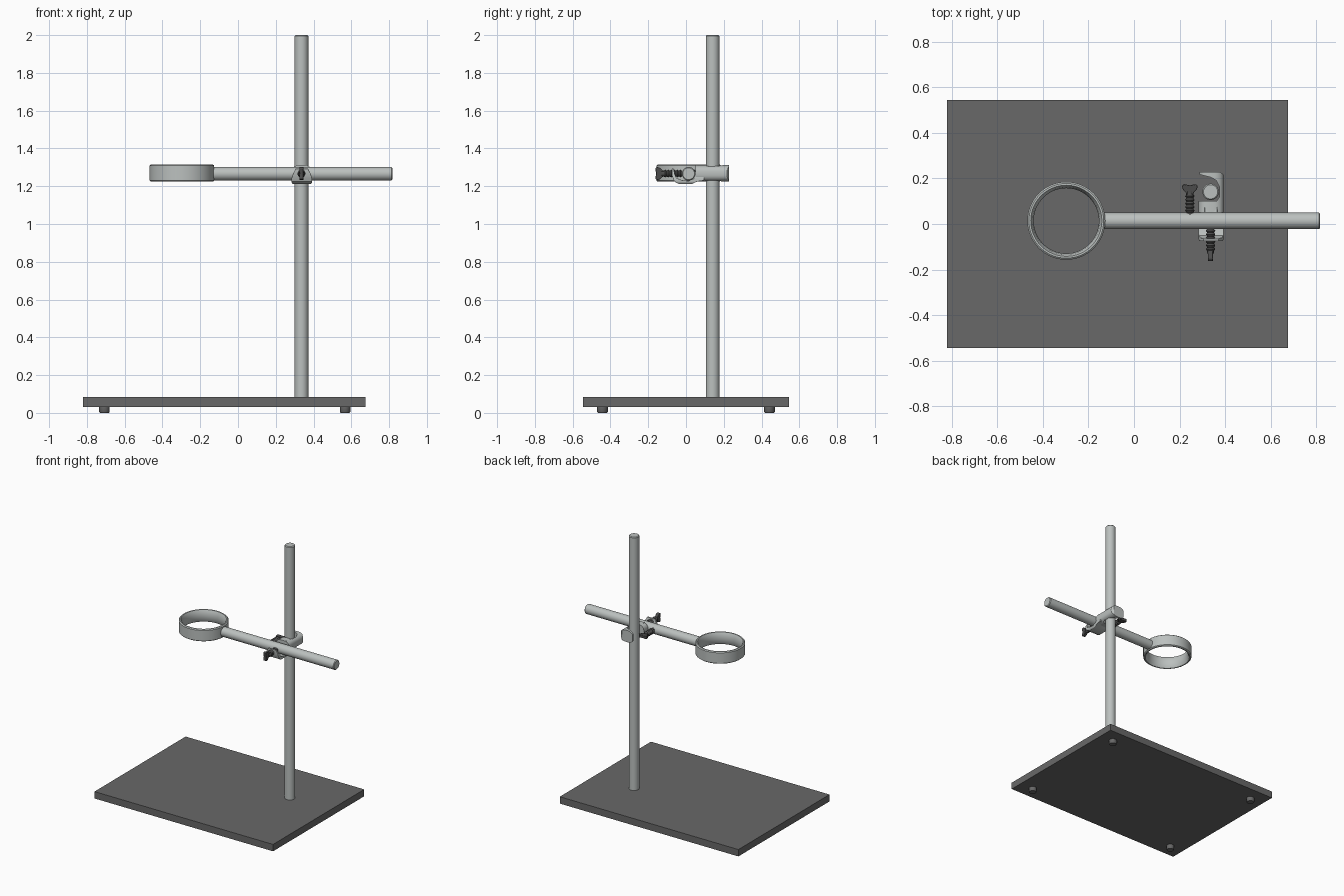
import bpy, bmesh, math
from mathutils import Matrix

if "Cube" in bpy.data.objects:
    bpy.data.objects.remove(bpy.data.objects["Cube"])


def material(name, rgb):
    m = bpy.data.materials.new(name)
    m.diffuse_color = (*rgb, 1)
    m.use_nodes = True
    m.node_tree.nodes["Principled BSDF"].inputs["Base Color"].default_value = m.diffuse_color
    return m


METAL = material("light steel", (0.50, 0.53, 0.52))
DARK = material("dark grey base", (0.14, 0.14, 0.14))
SCREW = material("blackened steel", (0.07, 0.07, 0.07))


def finish(bm, name, mat, smooth=True):
    bmesh.ops.recalc_face_normals(bm, faces=bm.faces)
    me = bpy.data.meshes.new(name)
    bm.to_mesh(me)
    bm.free()
    ob = bpy.data.objects.new(name, me)
    bpy.context.collection.objects.link(ob)
    me.materials.append(mat)
    if smooth:
        activate(ob)
        bpy.ops.object.shade_smooth_by_angle(angle=math.radians(40))
    return ob


def activate(ob):
    bpy.ops.object.select_all(action='DESELECT')
    ob.select_set(True)
    bpy.context.view_layer.objects.active = ob


def place(axis, a, b, h):
    return {'x': (h, a, b), 'y': (a, h, b), 'z': (a, b, h)}[axis]


def prism(name, pts, axis, lo, hi, mat, smooth=True):
    """Extrude a 2D outline along an axis."""
    bm = bmesh.new()
    rings = [[bm.verts.new(place(axis, a, b, h)) for a, b in pts] for h in (lo, hi)]
    n = len(pts)
    for r in rings:
        bm.faces.new(r)
    for i in range(n):
        j = (i + 1) % n
        bm.faces.new((rings[0][i], rings[0][j], rings[1][j], rings[1][i]))
    return finish(bm, name, mat, smooth)


def lathe(name, profile, axis, centre, mat, closed=False, seg=48):
    """Spin (radius, height) points round an axis through centre."""
    bm = bmesh.new()
    rows = []
    for r, h in profile:
        rows.append([bm.verts.new(place(axis, centre[0] + r * math.cos(2 * math.pi * k / seg),
                                        centre[1] + r * math.sin(2 * math.pi * k / seg), h))
                     for k in range(seg)])
    pairs = list(zip(rows, rows[1:])) + ([(rows[-1], rows[0])] if closed else [])
    for p, q in pairs:
        for k in range(seg):
            l = (k + 1) % seg
            bm.faces.new((p[k], p[l], q[l], q[k]))
    if not closed:
        bm.faces.new(rows[0])
        bm.faces.new(rows[-1])
    return finish(bm, name, mat)


def trim(ob, envelope):
    """Keep the part of ob inside the envelope, then soften its edges."""
    activate(ob)
    m = ob.modifiers.new("trim", 'BOOLEAN')
    m.operation, m.solver, m.object = 'INTERSECT', 'EXACT', envelope
    bpy.ops.object.modifier_apply(modifier="trim")
    bpy.data.objects.remove(envelope)
    b = ob.modifiers.new("soft edges", 'BEVEL')
    b.width, b.segments, b.limit_method = 0.004, 2, 'ANGLE'
    bpy.ops.object.shade_smooth_by_angle(angle=math.radians(40))


# Base plate and feet
prism("base_plate", [(-0.82, -0.545), (0.675, -0.545), (0.675, 0.545), (-0.82, 0.545)],
      'z', 0.032, 0.084, DARK, False)
for x in (-0.707, 0.567):
    for y in (-0.442, 0.442):
        lathe("foot", [(0.024, 0), (0.028, 0.005), (0.028, 0.034)], 'z', (x, y), DARK, seg=24)

# Upright rod
lathe("upright_rod", [(0.036, 0.08), (0.036, 1.995), (0.031, 2.0)], 'z', (0.336, 0.141), METAL)

# Horizontal arm and support ring
lathe("arm", [(0.036, -0.135), (0.036, 0.812), (0.031, 0.817)], 'x', (0.014, 1.266), METAL)
lathe("support_ring", [(0.164, 1.224), (0.171, 1.230), (0.171, 1.309), (0.164, 1.315),
                       (0.156, 1.315), (0.148, 1.300), (0.143, 1.270), (0.148, 1.239),
                       (0.156, 1.224)], 'z', (-0.297, 0.014), METAL, closed=True, seg=64)

# Clamp: hook round the upright, rounded when seen from the back
CX = 0.338
hook = prism("clamp_upright_hook", [
    (0.28, 0.05), (0.395, 0.05), (0.395, 0.215), (0.378, 0.228), (0.288, 0.228),
    (0.288, 0.217), (0.335, 0.205), (0.360, 0.192), (0.374, 0.165), (0.375, 0.12),
    (0.362, 0.1), (0.28, 0.1)], 'z', 1.2, 1.34, METAL)
oval = []
for k in range(40):
    c, s = math.cos(k * math.pi / 20), math.sin(k * math.pi / 20)
    oval.append((CX + 0.055 * math.copysign(abs(c) ** 0.75, c),
                 1.268 + 0.044 * math.copysign(abs(s) ** 0.75, s)))
trim(hook, prism("hook_envelope", oval, 'y', 0, 0.3, METAL))

# Clamp: open cradle under the arm, tapering upwards
cradle = prism("clamp_arm_cradle", [
    (0.05, 1.312), (0.052, 1.266), (0.040, 1.239), (0.014, 1.228), (-0.02, 1.232),
    (-0.05, 1.243), (-0.060, 1.265), (-0.065, 1.293), (-0.075, 1.293), (-0.074, 1.255),
    (-0.062, 1.225), (-0.035, 1.211), (0.03, 1.211), (0.06, 1.225), (0.095, 1.230),
    (0.095, 1.308)], 'x', 0.25, 0.43, METAL)
half = [(0.044, 1.205), (0.054, 1.220), (0.055, 1.240), (0.047, 1.266), (0.034, 1.290), (0.024, 1.32)]
trim(cradle, prism("cradle_envelope", [(CX + x, z) for x, z in half]
                   + [(CX - x, z) for x, z in reversed(half)], 'y', -0.2, 0.2, METAL))


def thumbscrew(label, x, inner, neck, d, axis):
    """Threaded shaft along y with a flat flared wing beyond the neck."""
    profile, steps = [], 6
    for i in range(steps):
        a = inner + (neck - inner) * i / steps
        b = inner + (neck - inner) * (i + 0.5) / steps
        profile += [(0.015, a), (0.021, b)]
    profile += [(0.015, neck), (0.015, neck + d * 0.012)]
    lathe(label + "_shaft", profile, 'y', (x, 1.267), SCREW, seg=24)
    side = [(0.014, -0.006), (0.018, 0.008), (0.030, 0.020), (0.035, 0.034), (0.028, 0.045)]
    mid = 1.267 if axis == 'x' else x
    out = [(mid + w, neck + d * t) for w, t in side] + [(mid, neck + d * 0.040)] \
        + [(mid - w, neck + d * t) for w, t in reversed(side)]
    if axis == 'x':
        wing = prism(label + "_wing", [(t, w) for w, t in out], 'x', x - 0.011, x + 0.011, SCREW)
    else:
        wing = prism(label + "_wing", out, 'z', 1.256, 1.278, SCREW)
    b = wing.modifiers.new("soft edges", 'BEVEL')
    b.width, b.segments = 0.003, 2


# Thumbscrews for the arm (front) and the upright (side)
thumbscrew("front_thumbscrew", 0.336, -0.022, -0.118, -1, 'x')
thumbscrew("side_thumbscrew", 0.245, 0.035, 0.130, 1, 'z')
